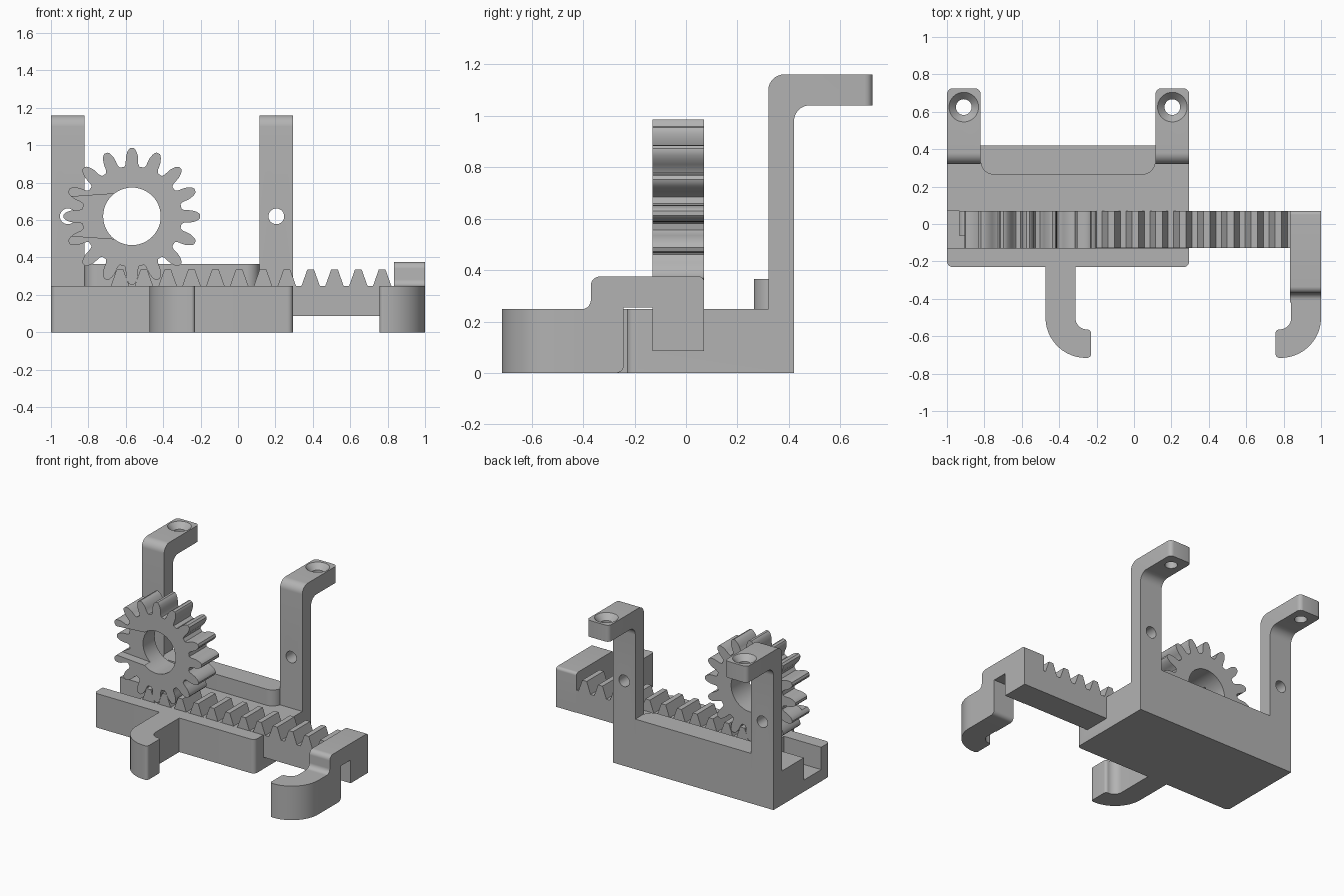
import bpy, bmesh, math
from mathutils import Vector

if "Cube" in bpy.data.objects:
    bpy.data.objects.remove(bpy.data.objects["Cube"])

grey = bpy.data.materials.new("plain_grey")
grey.use_nodes = True
grey.diffuse_color = (0.45, 0.45, 0.45, 1)
grey.node_tree.nodes["Principled BSDF"].inputs["Base Color"].default_value = grey.diffuse_color


def rounded(outline):
    """Replace each (u, v, radius) corner by an arc."""
    pts = []
    flat = [Vector(p[:2]) for p in outline]
    for i, p in enumerate(outline):
        if len(p) == 2:
            pts.append(flat[i])
            continue
        r, here = p[2], flat[i]
        a = (flat[i - 1] - here).normalized()
        b = (flat[(i + 1) % len(flat)] - here).normalized()
        half = a.angle(b) / 2
        centre = here + (a + b).normalized() * r / math.sin(half)
        v0 = here + a * r / math.tan(half) - centre
        v1 = here + b * r / math.tan(half) - centre
        steps = 14 if r > 0.1 else 7
        for k in range(steps + 1):
            pts.append(centre + v0.lerp(v1, k / steps).normalized() * r)
    return pts


AXES = {
    "x": lambda u, v, d: (d, u, v),
    "y": lambda u, v, d: (u, d, v),
    "z": lambda u, v, d: (u, v, d),
}


def prism(name, outline, axis, lo, hi, round_y=None, radius=0.03):
    """Extrude an outline; optionally round its upright edges lying at y = round_y."""
    place = AXES[axis]
    bm = bmesh.new()
    face = bm.faces.new([bm.verts.new(place(p.x, p.y, lo)) for p in rounded(outline)])
    ext = bmesh.ops.extrude_face_region(bm, geom=[face])
    moved = [g for g in ext["geom"] if isinstance(g, bmesh.types.BMVert)]
    bmesh.ops.translate(bm, verts=moved, vec=place(0, 0, hi - lo))
    bmesh.ops.recalc_face_normals(bm, faces=bm.faces)
    if round_y is not None:
        edges = [e for e in bm.edges
                 if all(abs(v.co.y - round_y) < 1e-4 for v in e.verts)
                 and abs(e.verts[0].co.x - e.verts[1].co.x) < 1e-4]
        bmesh.ops.bevel(bm, geom=edges, offset=radius, segments=5,
                        profile=0.5, affect="EDGES")
    mesh = bpy.data.meshes.new(name)
    bm.to_mesh(mesh)
    bm.free()
    mesh.materials.append(grey)
    obj = bpy.data.objects.new(name, mesh)
    bpy.context.collection.objects.link(obj)
    return obj


def cone(location, r1, r2, depth, rotation=(0, 0, 0)):
    bpy.ops.mesh.primitive_cone_add(vertices=48, radius1=r1, radius2=r2, depth=depth,
                                    location=location, rotation=rotation)
    obj = bpy.context.object
    obj.data.materials.append(grey)
    return obj


def cut(obj, cutters):
    bpy.context.view_layer.objects.active = obj
    for c in cutters:
        c.hide_render = True
        mod = obj.modifiers.new("cut", "BOOLEAN")
        mod.operation, mod.solver, mod.object = "DIFFERENCE", "EXACT", c
        bpy.ops.object.modifier_apply(modifier=mod.name)
        bpy.data.objects.remove(c)


def hook(name, x, side, y0):
    """Curled finger: x is its outer side, side is the direction it curls to."""
    plan = [(0, y0), (0, -0.722, 0.215), (0.243, -0.715, 0.02),
            (0.243, -0.565, 0.02), (0.16, -0.56, 0.06), (0.16, y0)]
    return prism(name, [(x + side * p[0],) + p[1:] for p in plan], "z", 0, 0.248)


FRONT, BACK = -0.13, 0.07      # channel walls
TOP, FLOOR = 0.248, 0.085
ALONG_Y = (math.pi / 2, 0, 0)

# Base with guide channel
base = prism("channel_base", [
    (-0.23, 0), (0.42, 0), (0.42, TOP), (BACK, TOP), (BACK, FLOOR),
    (FRONT, FLOOR), (FRONT, TOP), (-0.23, TOP)], "x", -1, 0.295, round_y=-0.23)

# Raised bar between the posts
ledge = prism("raised_bar", [
    (-0.82, 0.42), (-0.82, 0.264, 0.07), (0.115, 0.264, 0.07), (0.115, 0.42)],
    "z", TOP, 0.365)

# Mounting posts with countersunk arms
for label, x in (("right", -0.91), ("left", 0.205)):
    post = prism(label + "_post", [
        (0.32, TOP), (0.42, TOP), (0.42, 1.04, 0.06), (0.725, 1.04),
        (0.725, 1.16), (0.32, 1.16, 0.06)], "x", x - 0.09, x + 0.09, round_y=0.725)
    cut(post, [cone((x, 0.625, 1.1), 0.042, 0.042, 0.4),
               cone((x, 0.625, 1.14), 0.042, 0.08, 0.042),
               cone((x, 0.37, 0.62), 0.042, 0.042, 0.4, ALONG_Y)])

# Gear
GX, GZ, TEETH = -0.567, 0.62, 16
half_tooth = [(0.268, 8.5), (0.283, 6.8), (0.305, 6.2), (0.325, 5.5),
              (0.345, 4.1), (0.358, 2.8), (0.365, 1.4)]
tooth = [(r, -a) for r, a in half_tooth] + [(r, a) for r, a in reversed(half_tooth)]
gear_outline = []
for i in range(TEETH):
    for r, a in tooth:
        t = math.radians(a + i * 360 / TEETH)
        gear_outline.append((GX + r * math.cos(t), GZ + r * math.sin(t)))
gear = prism("gear", gear_outline, "y", FRONT, BACK)

# Bore and the tapered pocket in the gear's front
pocket = prism("pocket_cutter", [
    (-0.6, GZ - 0.125), (-0.6, GZ + 0.125), (-0.96, GZ + 0.1), (-0.96, GZ - 0.1)],
    "y", -0.2, -0.065)
cut(gear, [cone((GX, 0, GZ), 0.154, 0.154, 1, ALONG_Y), pocket])

# Toothed rack
PITCH, ROOT, TIP = 0.1274, 0.248, 0.335
rack_outline = [(0.84, FLOOR + 0.001), (-0.7, FLOOR + 0.001), (-0.7, ROOT)]
for k in range(-1, 11):
    x = GX + (k + 0.5) * PITCH
    rack_outline += [(x - 0.049, ROOT), (x - 0.018, TIP), (x + 0.018, TIP), (x + 0.049, ROOT)]
rack_outline.append((0.84, ROOT))
rack = prism("rack", rack_outline, "y", FRONT + 0.001, BACK - 0.001)

# Rack end that bridges over the front wall
bridge = prism("rack_end_bridge", [
    (BACK, FLOOR), (BACK, 0.375, 0.02), (-0.37, 0.375, 0.035), (-0.37, TOP, 0.035),
    (-0.42, TOP), (-0.42, 0), (-0.242, 0, 0.03), (-0.242, 0.254),
    (FRONT, 0.254), (FRONT, FLOOR)], "x", 0.835, 1)

# Matching fingers
moving = hook("moving_hook", 1.0, -1, -0.42)
fixed = hook("fixed_hook", -0.473, 1, -0.23)

# Shading
bpy.ops.object.select_all(action="DESELECT")
parts = [o for o in bpy.context.collection.objects
         if o.type == "MESH" and grey.name in o.data.materials]
for o in parts:
    o.select_set(True)
bpy.context.view_layer.objects.active = base
bpy.ops.object.shade_smooth_by_angle(angle=math.radians(25))
